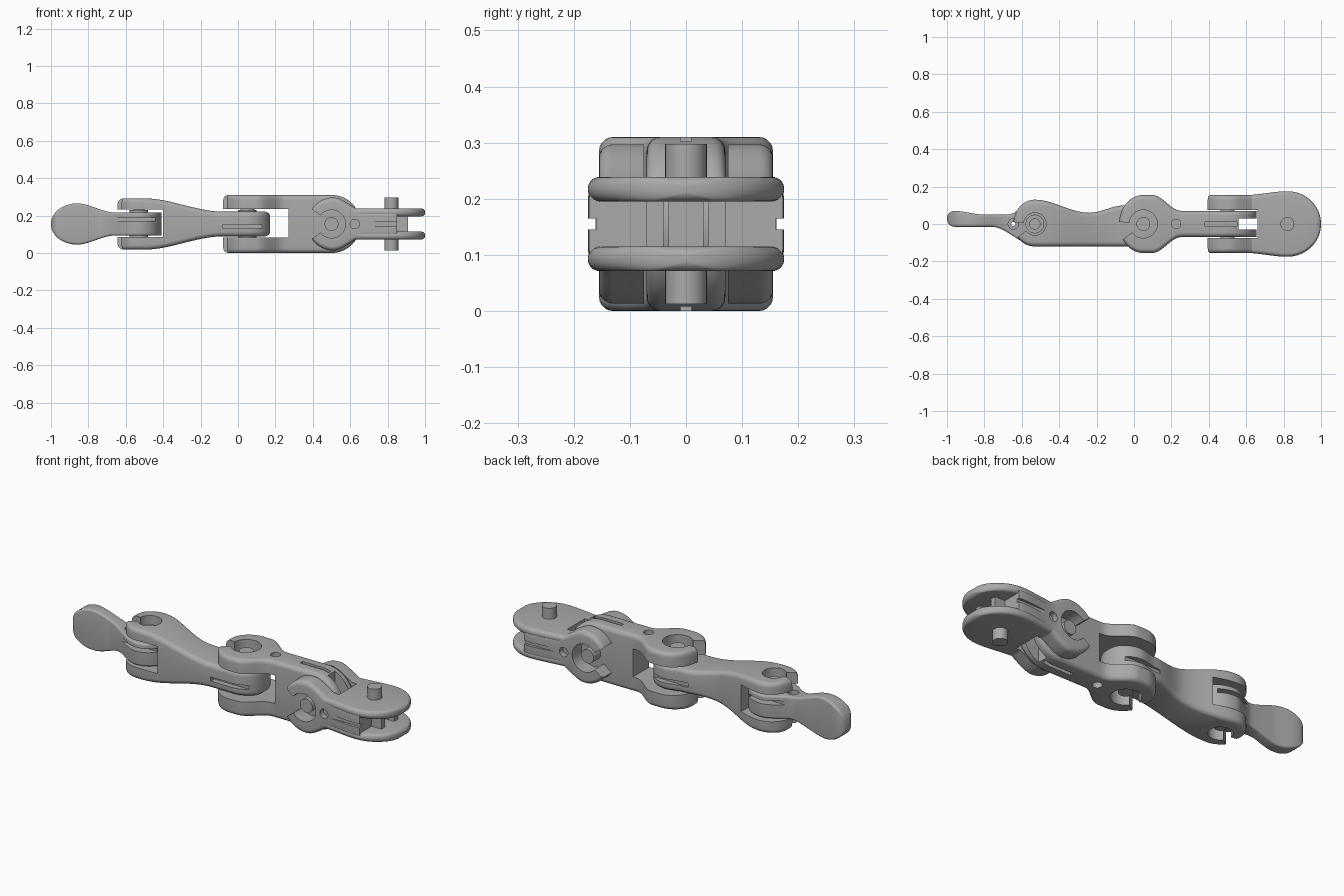
import bpy, bmesh, math

ZC = 0.155  # height of the centre line

cube = bpy.data.objects.get("Cube")
if cube:
    bpy.data.objects.remove(cube, do_unlink=True)

grey = bpy.data.materials.new("plain grey")
grey.use_nodes = True
colour = (0.4, 0.4, 0.4, 1)
grey.diffuse_color = colour
for node in grey.node_tree.nodes:
    if node.type == 'BSDF_PRINCIPLED':
        node.inputs["Base Color"].default_value = colour


def make(name, verts, faces):
    mesh = bpy.data.meshes.new(name)
    bm = bmesh.new()
    vs = [bm.verts.new(v) for v in verts]
    for f in faces:
        bm.faces.new([vs[i] for i in f])
    bmesh.ops.recalc_face_normals(bm, faces=bm.faces)
    bm.to_mesh(mesh)
    bm.free()
    mesh.materials.append(grey)
    obj = bpy.data.objects.new(name, mesh)
    bpy.context.collection.objects.link(obj)
    return obj


def prism(name, pts, axis, lo, hi):
    """Outline in (x, y) pushed along z, or in (x, z) pushed along y."""
    n = len(pts)
    verts = [(u, v, h) if axis == 'z' else (u, h, v) for h in (lo, hi) for u, v in pts]
    faces = [(i, (i + 1) % n, n + (i + 1) % n, n + i) for i in range(n)]
    return make(name, verts, faces + [tuple(range(n)), tuple(range(n, 2 * n))])


def box(name, x0, x1, y0, y1, z0, z1):
    return prism(name, [(x0, y0), (x1, y0), (x1, y1), (x0, y1)], 'z', z0, z1)


def rod(name, x, v, r, axis, lo, hi):
    turn = [math.tau * i / 32 for i in range(32)]
    return prism(name, [(x + r * math.cos(a), v + r * math.sin(a)) for a in turn], axis, lo, hi)


def span(x, pts, rl=0, rr=0, dl=1, dr=1):
    """Smooth curve through points; rl and rr round off its two ends."""
    for (px, pv), r, d, s in ((pts[0], rl, dl, -1), (pts[-1], rr, dr, 1)):
        u = (x - px) * s
        if u >= 0:
            q = min(u / r, 1) if r else 0
            return pv * (1 - d * (1 - math.sqrt(1 - q * q)))
    for (ax, av), (bx, bv) in zip(pts, pts[1:]):
        if x <= bx:
            t = (x - ax) / (bx - ax)
            return av + (bv - av) * t * t * (3 - 2 * t)


def loft(name, x0, x1, radius, section, n=64):
    """Rounded rectangles, sized by section(x), skinned along x."""
    verts, faces, seg = [], [], 5
    ring = 4 * (seg + 1)
    for i in range(n + 1):
        x = x0 + (x1 - x0) * (1 - math.cos(math.pi * i / n)) / 2
        y0, y1, z0, z1 = section(x)
        cy, cz = (y0 + y1) / 2, (z0 + z1) / 2
        hy, hz = max((y1 - y0) / 2, 0.006), max((z1 - z0) / 2, 0.006)
        r = min(radius, hy * 0.95, hz * 0.95)
        for k, (sy, sz) in enumerate(((1, 1), (-1, 1), (-1, -1), (1, -1))):
            for j in range(seg + 1):
                a = math.pi / 2 * (k + j / seg)
                verts.append((x, cy + sy * (hy - r) + r * math.cos(a),
                              cz + sz * (hz - r) + r * math.sin(a)))
    for i in range(n):
        a, b = i * ring, (i + 1) * ring
        faces += [(a + j, a + (j + 1) % ring, b + (j + 1) % ring, b + j) for j in range(ring)]
    faces += [tuple(range(ring)), tuple(range(n * ring, (n + 1) * ring))]
    return make(name, verts, faces)


def cut(obj, *cutters):
    for c in cutters:
        mod = obj.modifiers.new("cut", 'BOOLEAN')
        mod.operation, mod.solver, mod.object = 'DIFFERENCE', 'EXACT', c
        bpy.context.view_layer.objects.active = obj
        bpy.ops.object.modifier_apply(modifier=mod.name)
        bpy.data.objects.remove(c, do_unlink=True)


def clip(x, v, r, axis, start, end):
    """Cutters for a snap-in socket: round hole and wedge-shaped mouth."""
    arms = [(x + 0.3 * math.cos(math.radians(a)), v + 0.3 * math.sin(math.radians(a)))
            for a in (start, end)]
    return (rod("cutter", x, v, r, axis, -0.4, 0.6),
            prism("cutter", [(x, v)] + arms, axis, -0.4, 0.6))


def both(half):
    return -half, half


# Fingertip with flat pad and grooved tongue
def tip_section(x):
    hz = span(x, [(-0.86, 0.11), (-0.66, 0.062), (-0.53, 0.062)], rl=0.14)
    y1 = span(x, [(-0.96, 0.04), (-0.8, 0.02), (-0.68, 0.02), (-0.53, 0.085)], 0.04, 0.12)
    y0 = span(x, [(-0.96, 0.045), (-0.76, 0.045), (-0.53, 0.145)], 0.04, 0.12)
    return 0.03 - y0, 0.03 + y1, ZC - hz, ZC + hz


tip = loft("fingertip", -1, -0.41, 0.012, tip_section)
cut(tip, rod("cutter", -0.645, 0, 0.012, 'z', 0, 0.3),
    rod("cutter", -0.645, 0, 0.028, 'z', 0.19, 0.3),
    *[box("cutter", -0.65, -0.44, *sorted((s * 0.06, s * 0.2)), 0.17, 0.19) for s in (-1, 1)])


# Middle link: fork on the left, tongue on the right
def middle_section(x):
    y1 = span(x, [(-0.53, 0.13), (-0.24, 0.06), (-0.05, 0.1), (0.05, 0.12)], 0.115, 0.12)
    y0 = span(x, [(-0.53, 0.12), (0.05, 0.12)], 0.115, 0.12)
    hz = span(x, [(-0.61, 0.137), (-0.5, 0.137), (-0.08, 0.066), (0.14, 0.066)],
              0.035, 0.03, 0.25, 0.3)
    return -y0, y1, ZC - hz, ZC + hz


middle = loft("middle_link", -0.645, 0.17, 0.025, middle_section)
cut(middle, box("cutter", -0.8, -0.4, -0.3, 0.3, 0.085, 0.232),
    *clip(-0.53, 0, 0.06, 'z', 175, 217),
    *[box("cutter", -0.08, 0.13, *sorted((s * 0.09, s * 0.2)), 0.13, 0.152) for s in (-1, 1)])


# Base link: fork on the left, upright split tongue on the right
def base_section(x):
    hy = span(x, [(0.05, 0.155), (0.1, 0.155), (0.25, 0.07), (0.5, 0.07)], rl=0.13)
    hz = span(x, [(-0.05, 0.155), (0.5, 0.155)], 0.03, 0.155, 0.2, 1)
    return *both(hy), ZC - hz, ZC + hz


base = loft("base_link", -0.08, 0.655, 0.025, base_section)
cut(base, box("cutter", -0.2, 0.27, -0.3, 0.3, 0.083, 0.235),
    *clip(0.05, 0, 0.075, 'z', 175, 217),
    box("cutter", 0.56, 0.8, -0.03, 0.03, -0.1, 0.5),
    *[rod("cutter", 0.225, 0, 0.025, 'z', a, b) for a, b in ((-0.1, 0.03), (0.28, 0.5))],
    *[box("cutter", 0.38, 0.55, -0.01, 0.01, a, b) for a, b in ((-0.1, 0.04), (0.27, 0.5))])


# Knuckle: fork with sockets on its sides, then two round plates
def knuckle_width(x):
    return span(x, [(0.4, 0.155), (0.6, 0.155), (0.82, 0.175)], 0.03, 0.18, 0.2, 1)


def knuckle_section(x):
    hz = span(x, [(0.51, 0.142), (0.68, 0.07), (0.9, 0.07)], rl=0.14)
    return *both(knuckle_width(x)), ZC - hz, ZC + hz


knuckle = loft("knuckle", 0.37, 0.85, 0.025, knuckle_section)
cut(knuckle, box("cutter", 0.2, 0.66, -0.075, 0.075, -0.2, 0.5),
    box("cutter", 0.6, 0.95, -0.04, 0.04, 0.07, 0.24),
    *clip(0.5, ZC, 0.075, 'y', 143, 217))
for s in (-1, 1):
    cut(knuckle,
        rod("cutter", 0.625, ZC, 0.025, 'y', *sorted((s * 0.125, s * 0.3))),
        box("cutter", 0.68, 0.95, *sorted((s * 0.16, s * 0.3)), 0.145, 0.165))

for label, z, s in (("lower", 0.093, -1), ("upper", 0.217, 1)):
    def plate_section(x):
        h = span(x, [(0.7, 0.022), (0.975, 0.022)], rr=0.025, dr=0.8)
        return *both(knuckle_width(x)), z - h, z + h
    plate = loft(label + "_knuckle_plate", 0.6, 1, 0.021, plate_section)
    cut(plate, box("cutter", 0.2, 0.66, -0.075, 0.075, -0.2, 0.5))

for label, s in (("right", -1), ("left", 1)):
    box(label + "_knuckle_lug", 0.8, 0.91, *sorted((s * 0.04, s * 0.07)), 0.1, 0.21)

# Hinge pins and their washers, one on each side of every tongue
for label, x, r, near, far in (("tip", -0.53, 0.03, 0.05, 0.105), ("middle", 0.05, 0.037, 0.055, 0.13),
                               ("knuckle", 0.82, 0.037, 0.07, 0.143)):
    for side, s in (("lower", -1), ("upper", 1)):
        rod(f"{side}_{label}_pin", x, 0, r, 'z', *sorted((ZC + s * near, ZC + s * far)))
        if label != "knuckle":
            rod(f"{side}_{label}_washer", x, 0, 0.05, 'z', *sorted((ZC + s * near, ZC + s * 0.074)))
for side, s in (("right", -1), ("left", 1)):
    rod(side + "_base_pin", 0.5, ZC, 0.037, 'y', *sorted((s * 0.05, s * 0.13)))

# Smooth shading with crisp edges
for obj in bpy.context.view_layer.objects:
    obj.select_set(obj.type == 'MESH' and grey.name in obj.data.materials)
bpy.context.view_layer.objects.active = knuckle
bpy.ops.object.shade_smooth_by_angle(angle=math.radians(35))
